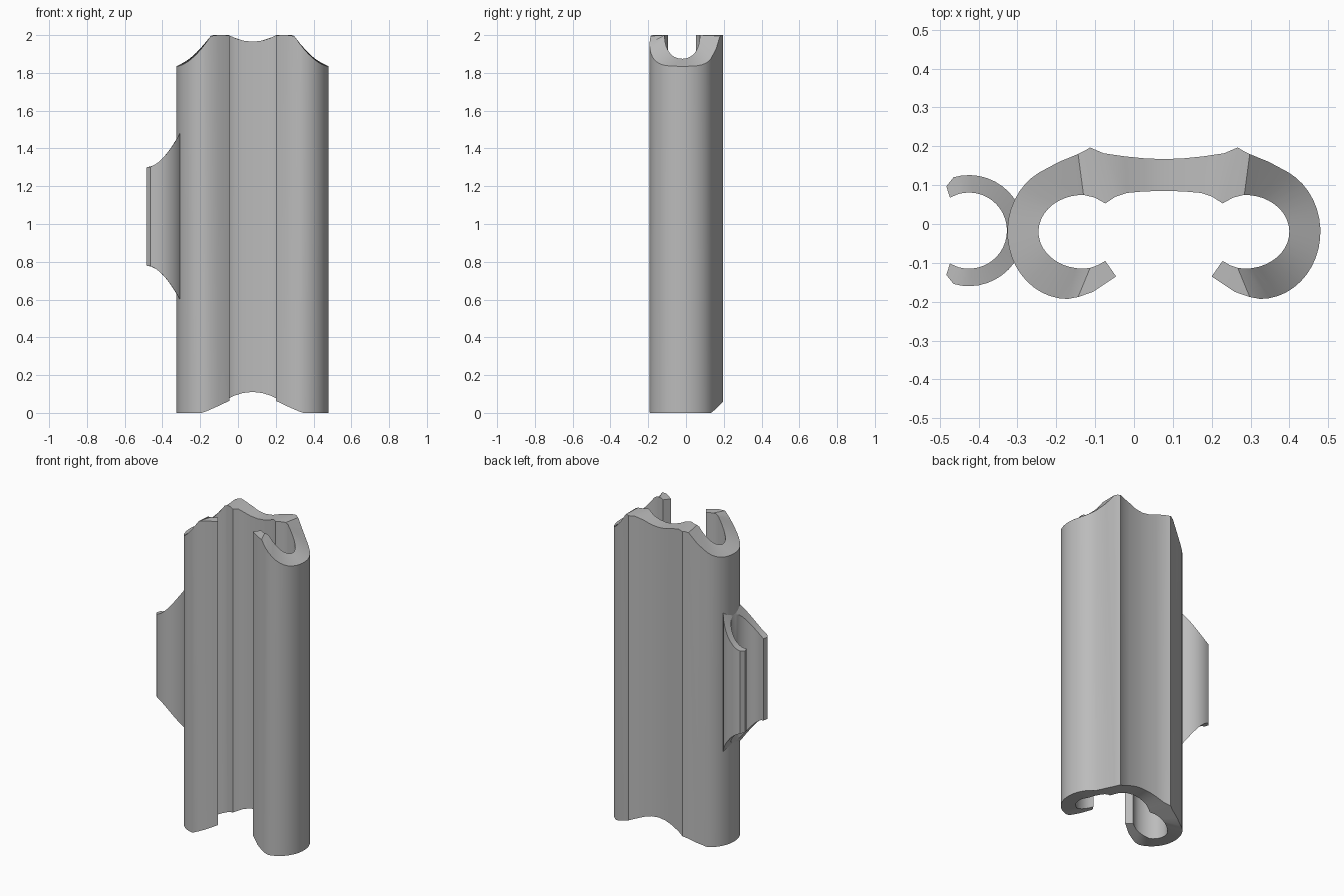
import bpy, bmesh
from math import sin, cos, radians

cube = bpy.data.objects.get("Cube")
if cube:
    bpy.data.objects.remove(cube)

grey = bpy.data.materials.new("plain_grey")
grey.use_nodes = True
colour = (0.5, 0.5, 0.5, 1)
grey.diffuse_color = colour
grey.node_tree.nodes["Principled BSDF"].inputs["Base Color"].default_value = colour

MID = 0.077  # symmetry line of the main channel


def walled_strip(name, pairs, top, bottom):
    """Extrude a thick open profile between two height functions."""
    bm = bmesh.new()
    rows = []
    for outer, inner in pairs:
        rows.append([bm.verts.new((x, y, height(x, y)))
                     for (x, y), height in ((outer, bottom), (outer, top),
                                            (inner, top), (inner, bottom))])
    for a, b in zip(rows, rows[1:]):
        for i in range(4):
            j = (i + 1) % 4
            bm.faces.new((a[i], a[j], b[j], b[i]))
    bm.faces.new(rows[0])
    bm.faces.new(rows[-1])
    bmesh.ops.recalc_face_normals(bm, faces=bm.faces)
    mesh = bpy.data.meshes.new(name)
    bm.to_mesh(mesh)
    bm.free()
    mesh.materials.append(grey)
    mesh.shade_smooth()
    mesh.set_sharp_from_angle(angle=radians(30))
    obj = bpy.data.objects.new(name, mesh)
    bpy.context.collection.objects.link(obj)
    return obj


def arc(centre, rx, ry, degrees):
    a = radians(degrees)
    return centre[0] + rx * cos(a), centre[1] + ry * sin(a)


# Main channel: back web with ridge, round side, then front lip
half = [((0, .167), (0, .085)), ((.05, .169), (.05, .084)),
        ((.1, .174), (.095, .08)), ((.155, .182), (.125, .07)),
        ((.19, .197), (.151, .053)), ((.205, .188), (.178, .068)),
        ((.221, .18), (.207, .075)), ((.27, .16), (.222, .074))]
STEPS = 18
for i in range(STEPS + 1):
    t = i / STEPS
    half.append((arc((.248, -.02), .155, .173, 62 - 152 * t),
                 arc((.208, -.02), .115, .095, 75 - 165 * t)))
half += [((.221, -.188), (.19, -.113)), ((.183, -.175), (.17, -.106)),
         ((.123, -.135), (.151, -.095))]


def shift(pair, side):
    return [(MID + side * u, y) for u, y in pair]


profile = [shift(p, -1) for p in reversed(half[1:])] + [shift(p, 1) for p in half]


def channel_top(x, y):
    u = abs(x - MID)
    if u < .125:
        return 1.965 + .035 * (u / .125) ** 2
    if u < .215:
        return 2
    return min(2, 1.835 + 2.9 * max(0, .403 - u) ** 1.7)


def channel_bottom(x, y):
    u = abs(x - MID)
    drop = 2.1 * u * u if u < .125 else .033 + .42 * (u - .125)
    return max(0, .105 + .07 * y - drop)


walled_strip("main_channel", profile, channel_top, channel_bottom)

# Side clip: round open claw with scooped ends
CLIP = (-.425, -.017)
claw = []
for i in range(25):
    t = i / 12 - 1
    claw.append((arc(CLIP, .143, .143, 106 * t), arc(CLIP, .098, .098, 106 * t)))
tips = [(arc(CLIP, .128, .128, s * 117), arc(CLIP, .098, .098, s * 120))
        for s in (-1, 1)]
claw = [tips[0]] + claw + [tips[1]]


def clip_reach(x):
    return .26 + .175 * max(0, (x + .483) / .173) ** 1.8


walled_strip("side_clip", claw,
             lambda x, y: 1.04 + clip_reach(x),
             lambda x, y: 1.04 - clip_reach(x))
